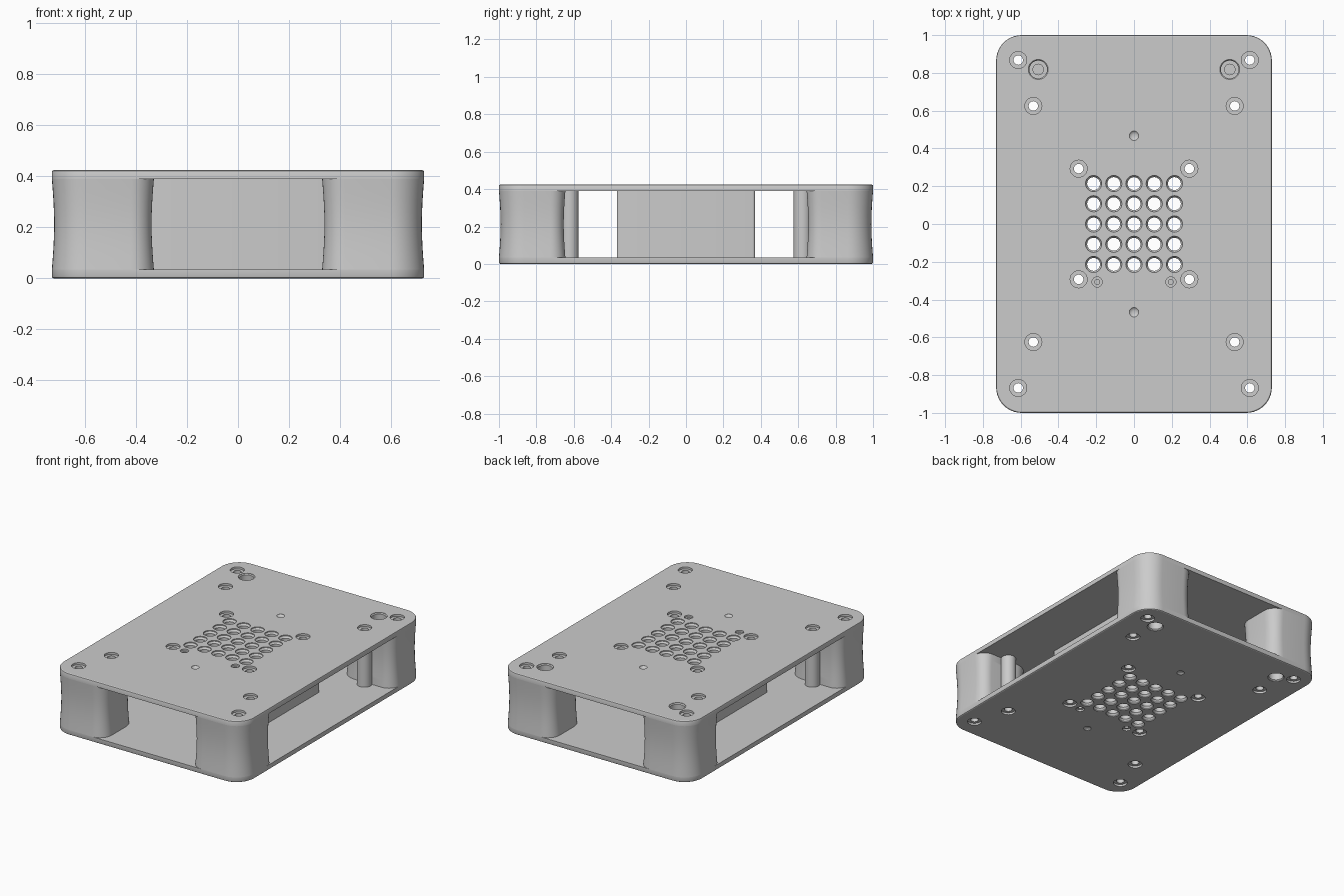
import bpy, bmesh, math

if "Cube" in bpy.data.objects:
    bpy.data.objects.remove(bpy.data.objects["Cube"])

H, T = 0.425, 0.035          # overall height, plate thickness
X, Y, R = 0.73, 1.0, 0.135   # plate half sizes and corner radius


def loft(bm, loops):
    """Skin a stack of equal-length loops and cap both ends."""
    rings = [[bm.verts.new(p) for p in loop] for loop in loops]
    n = len(rings[0])
    for a, b in zip(rings, rings[1:]):
        for i in range(n):
            j = (i + 1) % n
            bm.faces.new((a[i], a[j], b[j], b[i]))
    bm.faces.new(rings[0])
    bm.faces.new(rings[-1])


def finish(bm, name):
    bmesh.ops.recalc_face_normals(bm, faces=bm.faces[:])
    mesh = bpy.data.meshes.new(name)
    bm.to_mesh(mesh)
    bm.free()
    ob = bpy.data.objects.new(name, mesh)
    bpy.context.collection.objects.link(ob)
    return ob


def rounded_rect(x0, x1, y0, y1, radii, z, inset=0.0, sx=1, sy=1, n=10):
    """Rounded rectangle loop; radii start at the +x +y corner, counterclockwise."""
    pts = []
    for k, (cx, cy, dx, dy) in enumerate([(x1, y1, -1, -1), (x0, y1, 1, -1),
                                          (x0, y0, 1, 1), (x1, y0, -1, 1)]):
        r = radii[k]
        for i in range(n + 1):
            a = (k + i / n) * math.pi / 2
            pts.append((sx * (cx + dx * r + (r - inset) * math.cos(a)),
                        sy * (cy + dy * r + (r - inset) * math.sin(a)), z))
    return pts


def lathe(bm, x, y, profile, n=32):
    loft(bm, [[(x + r * math.cos(2 * math.pi * i / n),
                y + r * math.sin(2 * math.pi * i / n), z) for i in range(n)]
              for r, z in profile])


parts = []

# Top and bottom plates with a slightly rounded outer rim
for name, top in (("bottom_plate", False), ("top_plate", True)):
    bm = bmesh.new()
    loops = []
    for d, z in [(0.007, 0), (0.002, 0.003), (0, 0.008), (0, T)]:
        loops.append(rounded_rect(-X, X, -Y, Y, [R] * 4, H - z if top else z, d))
    loft(bm, loops)
    parts.append(finish(bm, name))

# Waisted corner posts and the slim standoffs beside them
for sx, sn in ((-1, "left"), (1, "right")):
    for sy, yn in ((-1, "front"), (1, "back")):
        bm = bmesh.new()
        loops = []
        for i in range(9):
            t = i / 8
            loops.append(rounded_rect(0.33, X, 0.645, Y, [R, 0.09, 0.11, 0.08],
                                      T + t * (H - 2 * T),
                                      0.009 * math.sin(math.pi * t), sx, sy))
        loft(bm, loops)
        parts.append(finish(bm, f"{yn}_{sn}_post"))
        bm = bmesh.new()
        lathe(bm, sx * 0.533, sy * 0.623, [(0.048, T), (0.048, H - T)])
        parts.append(finish(bm, f"{yn}_{sn}_standoff"))

# Central vent block
bm = bmesh.new()
loft(bm, [rounded_rect(-0.37, 0.37, -0.37, 0.37, [0.015] * 4, z, n=5)
          for z in (T, H - T)])
parts.append(finish(bm, "vent_block"))

# Cutter for every hole
bm = bmesh.new()
E = 0.02


def through(x, y, wide, narrow, d0, d1):
    """Through hole widened at both ends: wide to depth d0, narrow from d1."""
    half = [(wide, -E), (wide, d0), (narrow, d1)]
    lathe(bm, x, y, half + [(r, H - z) for r, z in reversed(half)], 24)


def blind(x, y, profile):
    """Blind hole, given as (radius, depth), in both outer faces."""
    lathe(bm, x, y, profile, 24)
    lathe(bm, x, y, [(r, H - z) for r, z in profile], 24)


# Vent grid
for i in range(-2, 3):
    for j in range(-2, 3):
        through(i * 0.107, j * 0.107, 0.043, 0.034, 0.006, 0.018)
# Screw holes
for sx in (-1, 1):
    for sy in (-1, 1):
        for x, y in ((0.293, 0.293), (0.533, 0.625), (0.613, 0.868)):
            through(sx * x, sy * y, 0.045, 0.025, 0.014, 0.0141)
    # Deep sockets at the back and small sockets by the vent
    blind(sx * 0.507, 0.818, [(0.053, -E), (0.053, 0.003), (0.047, 0.009),
                              (0.047, 0.09), (0.028, 0.0901), (0.028, 0.13)])
    blind(sx * 0.195, -0.307, [(0.027, -E), (0.027, 0.012),
                               (0.013, 0.0121), (0.013, 0.03)])
# Shallow locating dimples
for sy in (-1, 1):
    blind(0, sy * 0.467, [(0.025, -E), (0.025, 0.001), (0.019, 0.007), (0.009, 0.01)])
cutter = finish(bm, "hole_cutter")
cutter.hide_render = True

# Drill the parts and smooth their rounded faces
for ob in parts:
    bpy.ops.object.select_all(action='DESELECT')
    ob.select_set(True)
    bpy.context.view_layer.objects.active = ob
    mod = ob.modifiers.new("holes", 'BOOLEAN')
    mod.operation, mod.solver, mod.object = 'DIFFERENCE', 'EXACT', cutter
    bpy.ops.object.modifier_apply(modifier=mod.name)
    bpy.ops.object.shade_smooth_by_angle(angle=math.radians(30))
bpy.data.objects.remove(cutter)
